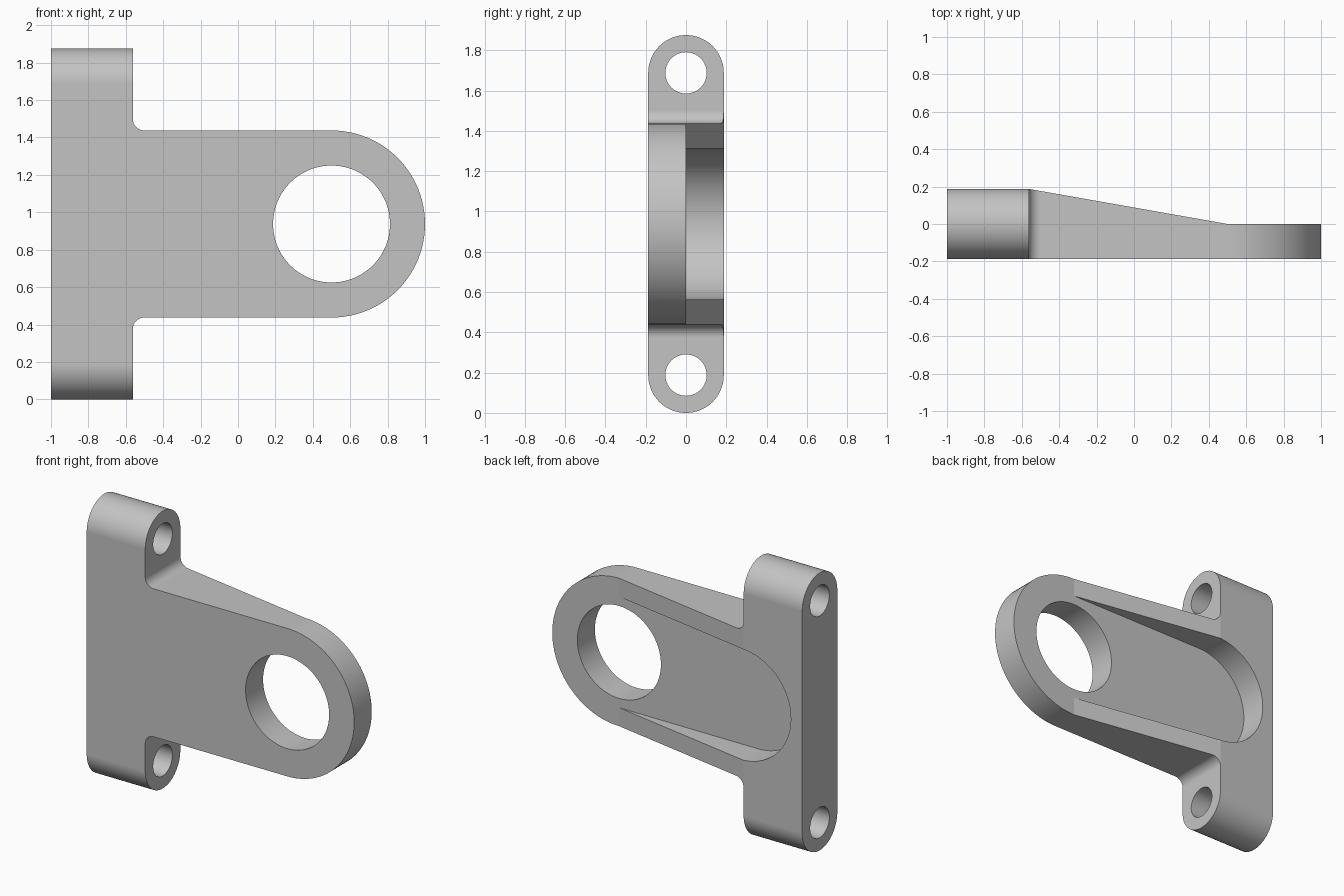
import bpy, bmesh
from math import cos, sin, radians
from mathutils import Vector

if "Cube" in bpy.data.objects:
    bpy.data.objects.remove(bpy.data.objects["Cube"], do_unlink=True)

grey = bpy.data.materials.new("plain grey")
grey.use_nodes = True
colour = (0.55, 0.55, 0.55, 1)
grey.diffuse_color = colour
grey.node_tree.nodes["Principled BSDF"].inputs["Base Color"].default_value = colour

MID = 0.9375     # height of the centre line
HALF = 0.1875    # half thickness
STEP = 3.75      # degrees per arc facet


def arc(cx, cy, r, start, end):
    n = round(abs(end - start) / STEP)
    angles = [radians(start + (end - start) * i / n) for i in range(n + 1)]
    return [(cx + r * cos(a), cy + r * sin(a)) for a in angles]


def prism(name, points, axis, low, high):
    """Extrude a 2D outline along x, y or z."""
    place = {"x": lambda u, v, w: (w, u, v),
             "y": lambda u, v, w: (u, w, v),
             "z": lambda u, v, w: (u, v, w)}[axis]
    bm = bmesh.new()
    face = bm.faces.new([bm.verts.new(place(u, v, low)) for u, v in points])
    out = bmesh.ops.extrude_face_region(bm, geom=[face])
    verts = [g for g in out["geom"] if isinstance(g, bmesh.types.BMVert)]
    bmesh.ops.translate(bm, verts=verts, vec=Vector(place(0, 0, high - low)))
    bmesh.ops.recalc_face_normals(bm, faces=bm.faces)
    mesh = bpy.data.meshes.new(name)
    bm.to_mesh(mesh)
    bm.free()
    mesh.materials.append(grey)
    obj = bpy.data.objects.new(name, mesh)
    bpy.context.collection.objects.link(obj)
    return obj


def circle(cx, cy, r):
    return arc(cx, cy, r, 0, 360)[:-1]


# T-shaped side outline: upper half, mirrored about the centre line
upper = (arc(0.5, 0, 0.5, 0, 90)
         + arc(-0.5, 0.5625, 0.0625, 270, 180)
         + [(-0.5625, 1.2), (-1, 1.2)])
lower = [(x, -z) for x, z in reversed(upper[1:])]
outline = [(x, z + MID) for x, z in upper + lower]
bracket = prism("bracket", outline, "y", -0.4, 0.4)

# Rounded bar section that trims thickness and foot ends
section = (arc(0, 2 * MID - HALF, HALF, 0, 180)
           + arc(0, HALF, HALF, 180, 360))
trim = prism("section_trim", section, "x", -1.3, 1.3)

# Recess with a round end, and the tapered back of the arm
recess = prism("recess_cutter",
               arc(-0.54, MID, 0.375, 90, 270)
               + [(1.2, MID - 0.375), (1.2, MID + 0.375)], "y", 0, 0.5)
taper = prism("taper_cutter",
              [(-0.9875, 0.2625), (0.5, 0), (1.3, 0), (1.3, 0.6), (-0.9875, 0.6)],
              "z", -0.3, 2.2)

# Large eye and the two mounting holes
eye = prism("eye_cutter", circle(0.5, MID, 0.3125), "y", -0.6, 0.6)
bolts = [prism("bolt_hole_cutter", circle(0, z, 0.1025), "x", -1.3, 0)
         for z in (HALF, 2 * MID - HALF)]

cuts = [(trim, "INTERSECT")] + [(c, "DIFFERENCE") for c in (recess, taper, eye, *bolts)]
for cutter, operation in cuts:
    mod = bracket.modifiers.new(cutter.name, "BOOLEAN")
    mod.operation = operation
    mod.solver = "EXACT"
    mod.object = cutter

# Bake the cuts, then drop the cutters
bpy.context.view_layer.update()
graph = bpy.context.evaluated_depsgraph_get()
result = bpy.data.meshes.new_from_object(bracket.evaluated_get(graph))
bracket.modifiers.clear()
bracket.data = result
for cutter, _ in cuts:
    bpy.data.objects.remove(cutter, do_unlink=True)

# Smooth curved walls, keep real edges crisp
bpy.ops.object.select_all(action="DESELECT")
bracket.select_set(True)
bpy.context.view_layer.objects.active = bracket
bpy.ops.object.shade_smooth_by_angle(angle=radians(8))
weighted = bracket.modifiers.new("weighted_normals", "WEIGHTED_NORMAL")
weighted.keep_sharp = True
